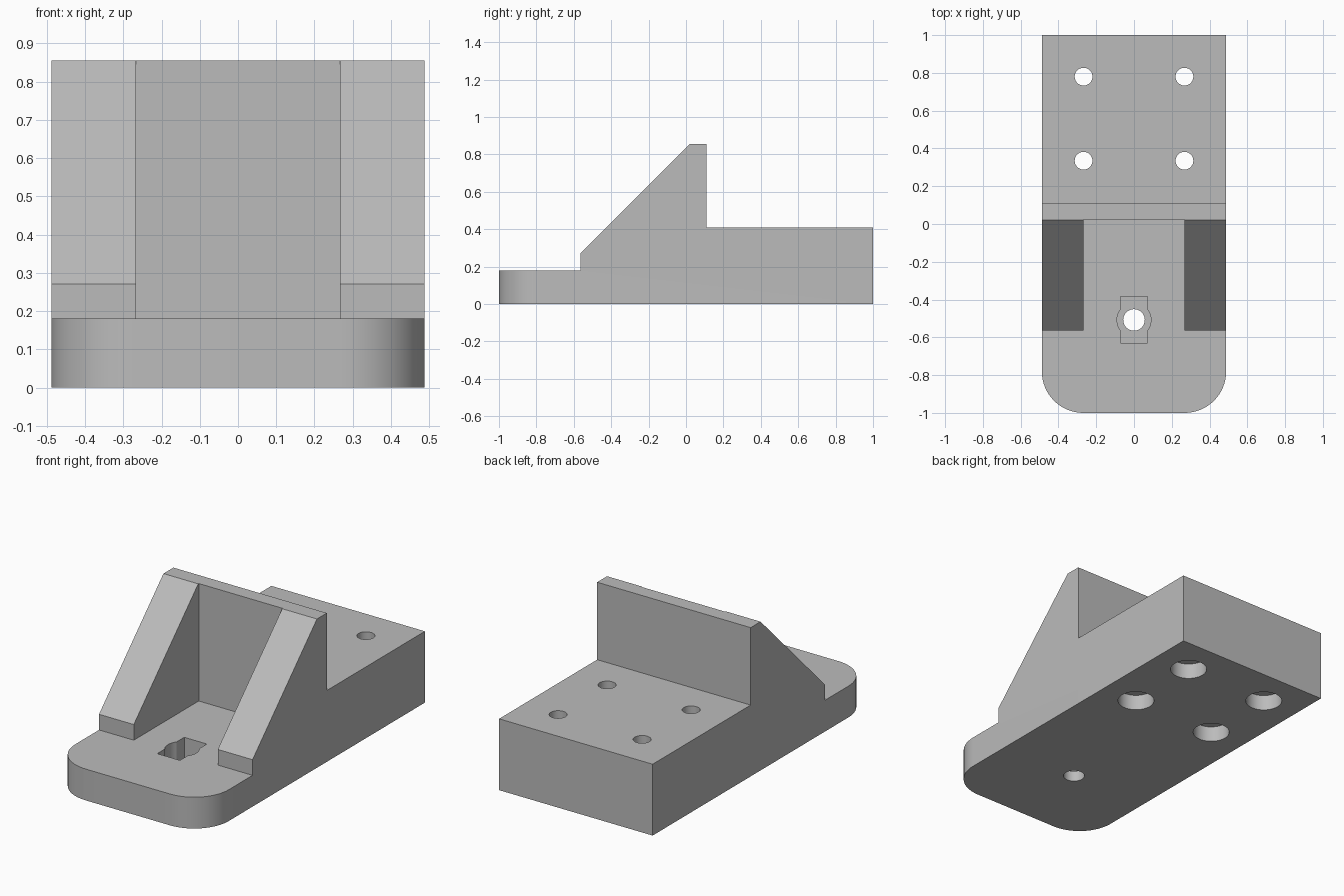
import bpy, bmesh
from mathutils import Matrix

cube = bpy.data.objects.get("Cube")
if cube:
    bpy.data.objects.remove(cube, do_unlink=True)

HALF_W = 0.488

grey = bpy.data.materials.new("plain grey")
grey.use_nodes = True
colour = (0.5, 0.5, 0.5, 1)
grey.diffuse_color = colour
grey.node_tree.nodes["Principled BSDF"].inputs["Base Color"].default_value = colour


def make_object(name, bm):
    bmesh.ops.recalc_face_normals(bm, faces=bm.faces)
    mesh = bpy.data.meshes.new(name)
    bm.to_mesh(mesh)
    bm.free()
    mesh.materials.append(grey)
    obj = bpy.data.objects.new(name, mesh)
    bpy.context.collection.objects.link(obj)
    return obj


def box(name, low, high):
    bm = bmesh.new()
    bmesh.ops.create_cube(bm, size=1)
    for v in bm.verts:
        v.co = [l if c < 0 else h for c, l, h in zip(v.co, low, high)]
    return make_object(name, bm)


def cylinder(name, x, y, radius, z0, z1):
    bm = bmesh.new()
    bmesh.ops.create_cone(bm, cap_ends=True, segments=48, radius1=radius, radius2=radius,
                          depth=z1 - z0, matrix=Matrix.Translation((x, y, (z0 + z1) / 2)))
    return make_object(name, bm)


def cut(target, cutter):
    cutter.hide_render = True
    mod = target.modifiers.new("cut", "BOOLEAN")
    mod.operation = "DIFFERENCE"
    mod.solver = "EXACT"
    mod.object = cutter
    bpy.context.view_layer.objects.active = target
    bpy.ops.object.modifier_apply(modifier=mod.name)
    bpy.data.objects.remove(cutter, do_unlink=True)


# Bracket body: side profile extruded across the width
profile = [(-1, 0), (1, 0), (1, 0.41), (0.11, 0.41), (0.11, 0.855),
           (0.02, 0.855), (-0.565, 0.27), (-0.565, 0.18), (-1, 0.18)]
bm = bmesh.new()
face = bm.faces.new([bm.verts.new((-HALF_W, y, z)) for y, z in profile])
new = bmesh.ops.extrude_face_region(bm, geom=[face])["geom"]
bmesh.ops.translate(bm, vec=(2 * HALF_W, 0, 0),
                    verts=[g for g in new if isinstance(g, bmesh.types.BMVert)])

# Rounded front corners of the foot
corners = [e for e in bm.edges if all(v.co.y < -0.99 for v in e.verts)
           and abs(e.verts[0].co.x - e.verts[1].co.x) < 0.01]
bmesh.ops.bevel(bm, geom=corners, offset=0.22, segments=16, profile=0.5, affect="EDGES")
body = make_object("bracket_body", bm)

# Open pocket between the two sloping ribs
cut(body, box("pocket_cutter", (-0.267, -0.8, 0.18), (0.267, 0.025, 1)))

# Four mounting holes, counterbored from below
for x in (-0.267, 0.267):
    for y in (0.335, 0.78):
        cut(body, cylinder("hole_cutter", x, y, 0.047, -0.1, 0.6))
        cut(body, cylinder("counterbore_cutter", x, y, 0.098, -0.1, 0.09))

# Slotted recess and through hole in the foot
cut(body, box("slot_cutter", (-0.072, -0.63, 0.06), (0.072, -0.385, 0.3)))
cut(body, cylinder("round_recess_cutter", 0, -0.508, 0.09, 0.06, 0.3))
cut(body, cylinder("foot_hole_cutter", 0, -0.508, 0.057, -0.1, 0.3))

# Smooth the round surfaces, keep the edges sharp
bpy.ops.object.select_all(action="DESELECT")
body.select_set(True)
bpy.context.view_layer.objects.active = body
bpy.ops.object.shade_smooth_by_angle(angle=0.5)
